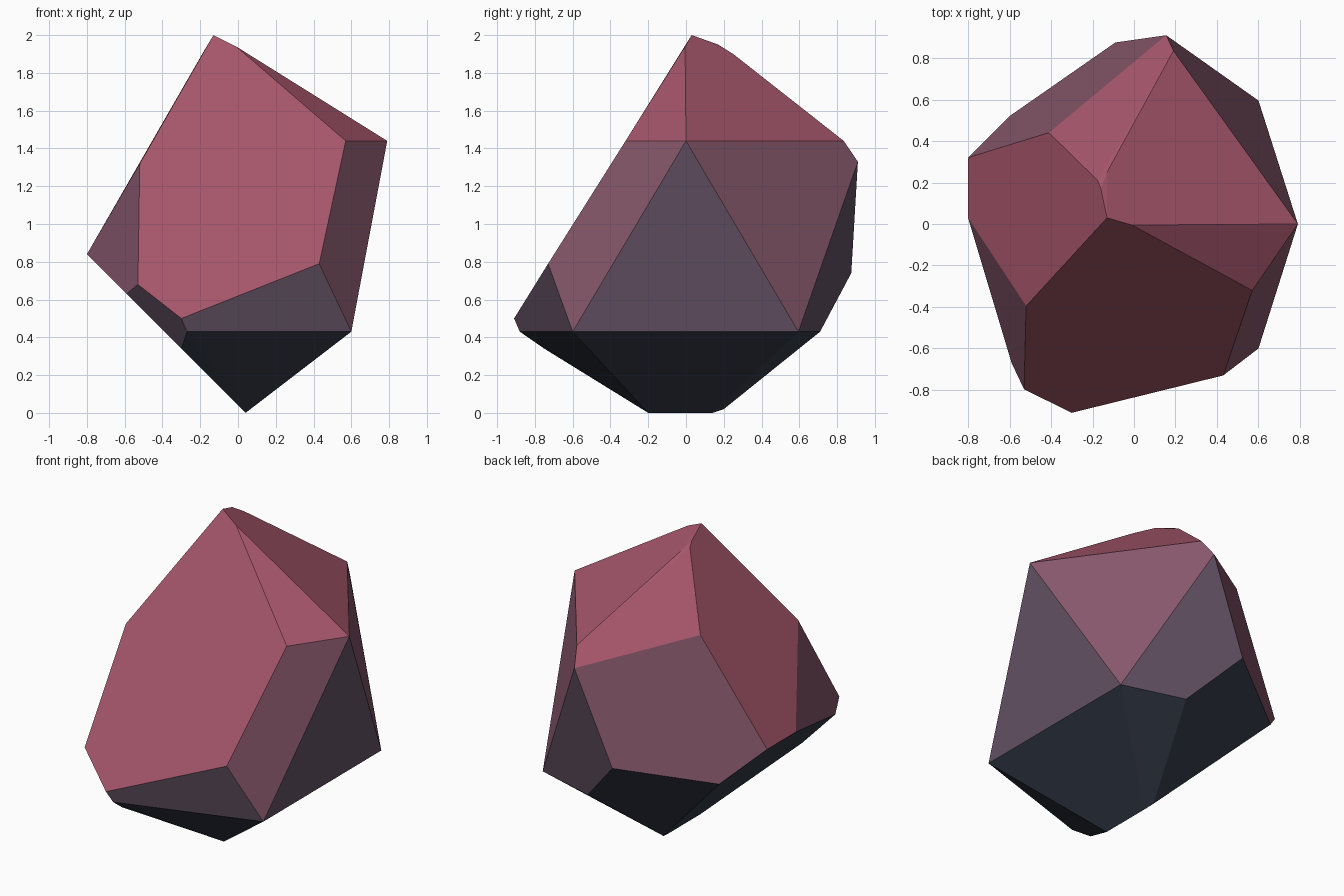
import bpy, bmesh, math

if "Cube" in bpy.data.objects:
    bpy.data.objects.remove(bpy.data.objects["Cube"])


def material(name, srgb):
    m = bpy.data.materials.new(name)
    m.diffuse_color = [((c / 255 + 0.055) / 1.055) ** 2.4 for c in srgb] + [1]
    m.use_nodes = True
    m.node_tree.nodes["Principled BSDF"].inputs["Base Color"].default_value = m.diffuse_color
    return m


# Corner points of the faceted stone
CROWN = [(-.13, .03, 2), (-.01, -.005, 1.94), (-.16, .17, 1.95), (-.175, .21, 1.925), (-.13, .25, 1.90)]
SHOULDER = [(.79, 0, 1.44), (.57, -.32, 1.44), (.19, .835, 1.44), (.155, .91, 1.33),
            (-.41, .44, 1.515), (-.52, -.395, 1.32)]
WAIST = [(.43, -.73, .79), (-.80, .03, .84), (-.80, .32, .84), (-.09, .875, .74),
         (-.60, .52, .64), (-.59, -.67, .63), (-.53, -.797, .68)]
FOOT = [(-.30, -.91, .50), (-.27, -.88, .43), (.60, -.60, .43), (.60, .595, .43), (.20, .71, .43)]
BASE = [(-.30, -.75, .34), (.05, .32, .11), (.02, .20, .02), (.04, .14, 0), (.04, -.20, 0)]

# Convex shell, with nearly coplanar triangles merged into flat facets
bm = bmesh.new()
for p in CROWN + SHOULDER + WAIST + FOOT + BASE:
    bm.verts.new(p)
bmesh.ops.convex_hull(bm, input=bm.verts[:])
bmesh.ops.dissolve_limit(bm, angle_limit=math.radians(6), verts=bm.verts[:], edges=bm.edges[:])
bmesh.ops.recalc_face_normals(bm, faces=bm.faces[:])

# Colour bands: each facet takes the colour of its mean corner height
LIMITS = (.49, .79, 1.18)
for f in bm.faces:
    height = sum(v.co.z for v in f.verts) / len(f.verts)
    f.material_index = sum(height > limit for limit in LIMITS)
    f.smooth = False

mesh = bpy.data.meshes.new("rock")
bm.to_mesh(mesh)
bm.free()
for name, colour in (("slate", (54, 60, 74)), ("dusky_purple", (101, 83, 101)),
                     ("mauve", (136, 88, 108)), ("rose_red", (166, 86, 107))):
    mesh.materials.append(material(name, colour))
rock = bpy.data.objects.new("rock", mesh)
bpy.context.collection.objects.link(rock)
